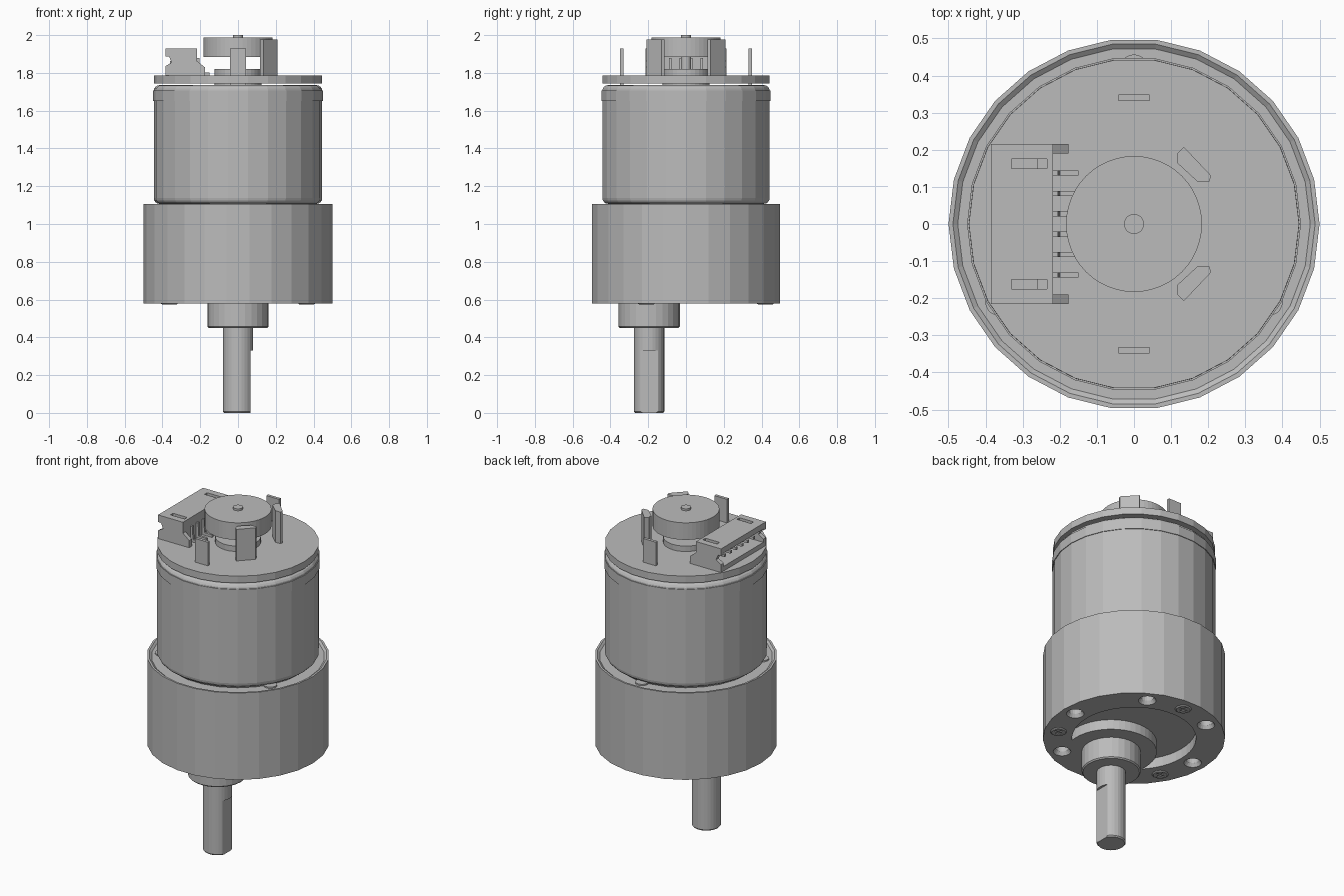
import bpy, bmesh
from math import sin, cos, pi, radians, sqrt
from mathutils import Matrix, Vector

cube = bpy.data.objects.get("Cube")
if cube:
    bpy.data.objects.remove(cube, do_unlink=True)

grey = bpy.data.materials.new("plain grey")
grey.use_nodes = True
GREY = (0.5, 0.5, 0.5, 1)
grey.diffuse_color = GREY
grey.node_tree.nodes["Principled BSDF"].inputs["Base Color"].default_value = GREY

SHAFT_Y = -0.195    # the output shaft is off centre
SIDES = 26


def finish(name, bm):
    bmesh.ops.recalc_face_normals(bm, faces=bm.faces)
    mesh = bpy.data.meshes.new(name)
    bm.to_mesh(mesh)
    bm.free()
    mesh.materials.append(grey)
    obj = bpy.data.objects.new(name, mesh)
    bpy.context.collection.objects.link(obj)
    return obj


def lathe(name, profile, sides=SIDES, x=0, y=0):
    """Turn (radius, z) points around an upright axis; first and last are capped."""
    bm = bmesh.new()
    rings = [[bm.verts.new((x + r * cos(2 * pi * i / sides),
                            y + r * sin(2 * pi * i / sides), z))
              for i in range(sides)] for r, z in profile]
    for a, b in zip(rings, rings[1:]):
        for i in range(sides):
            j = (i + 1) % sides
            bm.faces.new((a[i], a[j], b[j], b[i]))
    bm.faces.new(rings[0])
    bm.faces.new(rings[-1])
    return finish(name, bm)


def rod(name, r, z0, z1, sides=32, x=0, y=0):
    return lathe(name, [(r, z0), (r, z1)], sides, x, y)


def prism(name, outline, lo, hi, axis="z"):
    """Extrude an outline along z, or an (x, z) outline along y."""
    bm = bmesh.new()
    point = (lambda a, b, h: (a, b, h)) if axis == "z" else (lambda a, b, h: (a, h, b))
    base = [bm.verts.new(point(a, b, lo)) for a, b in outline]
    top = [bm.verts.new(point(a, b, hi)) for a, b in outline]
    bm.faces.new(base)
    bm.faces.new(top)
    for i in range(len(base)):
        j = (i + 1) % len(base)
        bm.faces.new((base[i], base[j], top[j], top[i]))
    return finish(name, bm)


def box(name, x0, x1, y0, y1, z0, z1):
    return prism(name, [(x0, y0), (x1, y0), (x1, y1), (x0, y1)], z0, z1)


def cut(obj, *cutters):
    for cutter in cutters:
        cutter.hide_render = True
        mod = obj.modifiers.new("cut", "BOOLEAN")
        mod.operation = "DIFFERENCE"
        mod.solver = "EXACT"
        mod.object = cutter
        bpy.context.view_layer.objects.active = obj
        bpy.ops.object.modifier_apply(modifier=mod.name)
        bpy.data.objects.remove(cutter, do_unlink=True)


def polar(r, degrees):
    return r * cos(radians(degrees)), r * sin(radians(degrees))


# Gearbox with a chamfered rim, crescent recess and six mounting holes
gearbox = lathe("gearbox", [(0.5, 0.58), (0.5, 1.105), (0.488, 1.105), (0.475, 1.095)])
recess = rod("recess_cutter", 0.34, 0.5, 0.64, 48)
cut(recess, rod("land_cutter", 0.25, 0.4, 0.8, 48, y=SHAFT_Y))
cut(gearbox, recess)
for k in range(6):
    hx, hy = polar(0.42, 60 * k)
    cut(gearbox, lathe("hole_cutter", [(0.055, 0.57), (0.036, 0.6), (0.036, 0.68)], 20, hx, hy))

# Cross-head screws below, and their ends on the upper rim
for k, angle in enumerate((90, 210, 330)):
    sx, sy = polar(0.42, angle)
    head = lathe(f"screw_head_{k + 1}", [(0.038, 0.574), (0.045, 0.579), (0.045, 0.6)], 20, sx, sy)
    cut(head,
        box("slot_cutter", sx - 0.027, sx + 0.027, sy - 0.006, sy + 0.006, 0.56, 0.59),
        box("slot_cutter", sx - 0.006, sx + 0.006, sy - 0.027, sy + 0.027, 0.56, 0.59))
    rod(f"screw_end_{k + 1}", 0.037, 1.09, 1.103, 20, sx, sy)

# Output boss and D-shaped shaft
lathe("shaft_boss", [(0.155, 0.45), (0.162, 0.457), (0.162, 0.6)], 28, y=SHAFT_Y)
shaft = lathe("output_shaft", [(0.074, 0), (0.08, 0.007), (0.08, 0.5)], 28, y=SHAFT_Y)
cut(shaft, box("flat_cutter", 0.065, 0.2, SHAFT_Y - 0.2, SHAFT_Y + 0.2, -0.1, 0.33))

# Motor can with rounded ends, plus its thin upper sleeve
CAN_R, FILLET = 0.446, 0.03
arc = [i * pi / 8 for i in range(5)]
can = [(CAN_R - FILLET * (1 - sin(a)), 1.107 + FILLET * (1 - cos(a))) for a in arc]
can += [(CAN_R - FILLET * (1 - cos(a)), 1.735 - FILLET * (1 - sin(a))) for a in arc]
lathe("motor_can", [(0.4, 1.08)] + can)
rod("can_sleeve", 0.45, 1.65, 1.708, SIDES)

# Encoder board, hub, magnet disc and motor shaft
rod("rear_bearing_hub", 0.125, 1.73, 1.82, 32)
rod("circuit_board", 0.445, 1.745, 1.787, SIDES)
rod("magnet_disc", 0.183, 1.885, 1.988, 48)
rod("motor_shaft", 0.027, 1.8, 2.0, 24)

# Paired terminals and sensors, mirrored front to back
sensor = [(0.116, 0.19), (0.116, 0.165), (0.17, 0.115),
          (0.203, 0.115), (0.208, 0.13), (0.134, 0.208)]
for side, s in (("back", 1), ("front", -1)):
    box(f"motor_terminal_{side}", -0.042, 0.042, s * 0.34 - 0.009, s * 0.34 + 0.009, 1.733, 1.93)
    prism(f"hall_sensor_{side}", [(a, s * b) for a, b in sensor], 1.78, 1.978)

# Connector shell, open on its outer side
shell = box("connector_shell", -0.385, -0.218, -0.215, 0.215, 1.785, 1.93)
cut(shell, box("cavity_cutter", -0.5, -0.26, -0.19, 0.19, 1.815, 1.895),
    prism("notch_cutter", [(-0.5, 1.835), (-0.385, 1.835), (-0.352, 1.855),
                           (-0.365, 1.887), (-0.5, 1.887)], -0.3, 0.3, "y"))
for s in (1, -1):
    cut(shell, box("slot_cutter", -0.33, -0.235, s * 0.1625 - 0.0125,
                   s * 0.1625 + 0.0125, 1.88, 2))
    prism(f"connector_foot_{'back' if s > 0 else 'front'}",
          [(-0.22, 1.785), (-0.176, 1.785), (-0.176, 1.83), (-0.22, 1.865)],
          s * 0.2025 - 0.0125, s * 0.2025 + 0.0125, "y")

# Six contacts: inner pin, rear rib and solder lead
for k in range(6):
    y = -0.1375 + 0.055 * k
    box(f"contact_pin_{k + 1}", -0.36, -0.25, y - 0.008, y + 0.008, 1.847, 1.863)
    prism(f"contact_lead_{k + 1}",
          [(-0.225, 1.88), (-0.205, 1.88), (-0.2, 1.803), (-0.15, 1.803),
           (-0.15, 1.785), (-0.225, 1.785)], y - 0.007, y + 0.007, "y")
